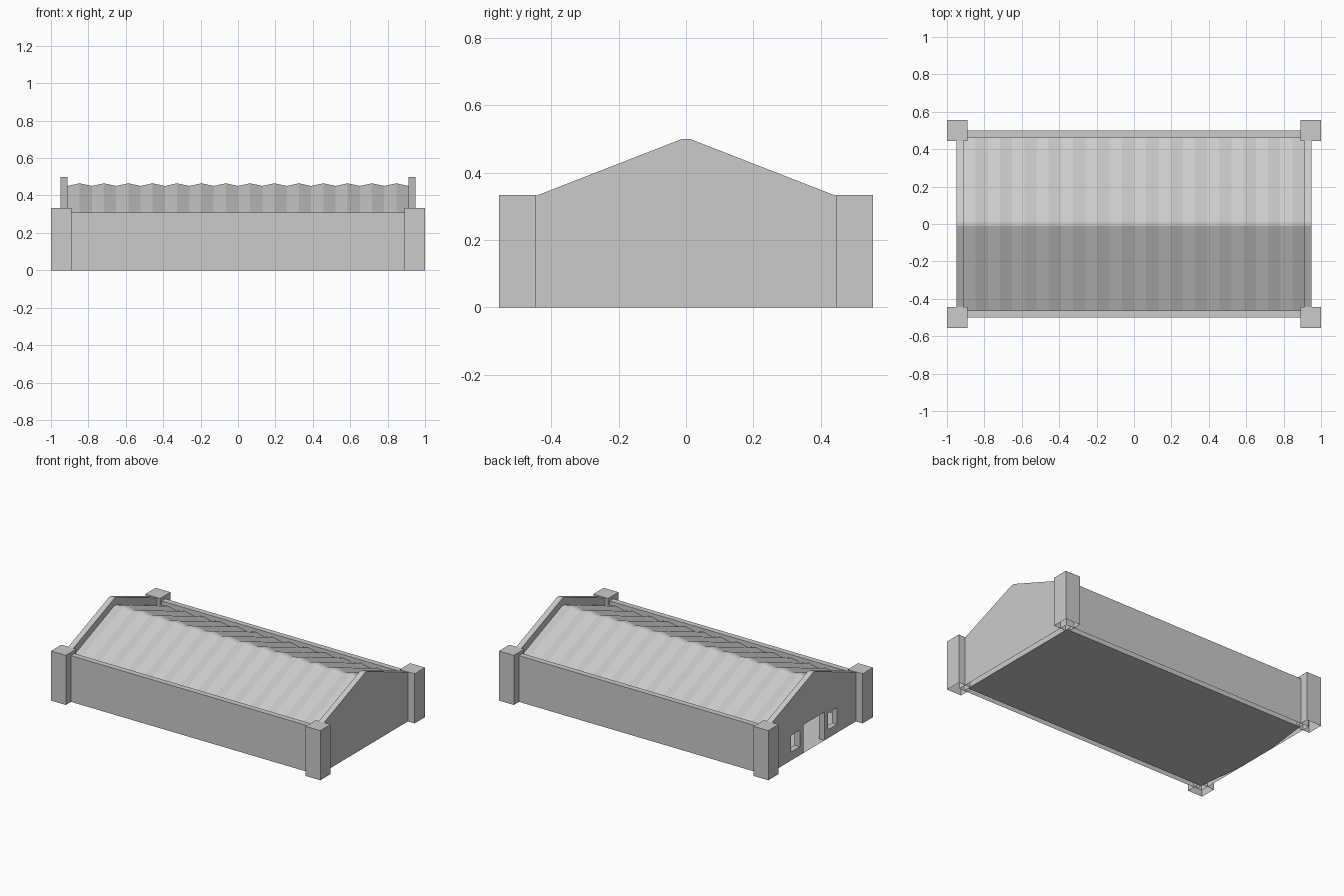
import bpy, bmesh

if "Cube" in bpy.data.objects:
    bpy.data.objects.remove(bpy.data.objects["Cube"])

EAVE, PEAK = 0.31, 0.5          # wall top and gable top
IN_X, OUT_X = 0.912, 0.95       # gable wall faces
IN_Y, OUT_Y = 0.462, 0.5        # long wall faces


def make(name, build):
    bm = bmesh.new()
    build(bm)
    bmesh.ops.recalc_face_normals(bm, faces=bm.faces)
    me = bpy.data.meshes.new(name)
    bm.to_mesh(me)
    bm.free()
    ob = bpy.data.objects.new(name, me)
    bpy.context.collection.objects.link(ob)
    return ob


def prism(name, profile, x0, x1):
    """Extrude a (y, z) profile from x0 to x1."""
    def build(bm):
        f = bm.faces.new([bm.verts.new((x0, y, z)) for y, z in profile])
        r = bmesh.ops.extrude_face_region(bm, geom=[f], use_keep_orig=True)
        vs = [g for g in r["geom"] if isinstance(g, bmesh.types.BMVert)]
        bmesh.ops.translate(bm, verts=vs, vec=(x1 - x0, 0, 0))
    return make(name, build)


def box(name, x0, x1, y0, y1, z0, z1):
    return prism(name, [(y0, z0), (y1, z0), (y1, z1), (y0, z1)], x0, x1)


def open_bottom(ob):
    """Remove the faces lying on the ground, leaving a hollow shell."""
    bm = bmesh.new()
    bm.from_mesh(ob.data)
    low = [f for f in bm.faces if all(abs(v.co.z) < 1e-4 for v in f.verts)]
    bmesh.ops.delete(bm, geom=low, context="FACES")
    bm.to_mesh(ob.data)
    bm.free()


def cut(ob, cutter):
    mod = ob.modifiers.new("opening", "BOOLEAN")
    mod.operation, mod.object, mod.solver = "DIFFERENCE", cutter, "EXACT"
    bpy.context.view_layer.objects.active = ob
    bpy.ops.object.modifier_apply(modifier=mod.name)
    bpy.data.objects.remove(cutter)


# Long side walls
for name, s in (("front", -1), ("back", 1)):
    y0, y1 = sorted((s * IN_Y, s * OUT_Y))
    open_bottom(box(name + "_wall", -IN_X, IN_X, y0, y1, 0, EAVE))

# Gable end walls, rising above the roof
gable = [(-OUT_Y, 0), (OUT_Y, 0), (OUT_Y, EAVE), (0.012, PEAK),
         (-0.012, PEAK), (-OUT_Y, EAVE)]
right_gable = prism("right_gable", gable, IN_X, OUT_X)
left_gable = prism("left_gable", gable, -OUT_X, -IN_X)

# Doorway and two small windows in the left gable
for y0, y1, z0, z1 in ((-0.11, 0.11, -0.1, 0.19),
                       (0.15, 0.245, 0.057, 0.168),
                       (-0.245, -0.15, 0.057, 0.168)):
    cut(left_gable, box("opening_cutter", -1.1, -0.8, y0, y1, z0, z1))
for g in (right_gable, left_gable):
    open_bottom(g)

# Corner pillars
for nx, sx in (("left", -1), ("right", 1)):
    for ny, sy in (("front", -1), ("back", 1)):
        x0, x1 = sorted((sx * 0.89, sx * 1.0))
        y0, y1 = sorted((sy * 0.445, sy * 0.555))
        open_bottom(box(f"{ny}_{nx}_pillar", x0, x1, y0, y1, 0, 0.333))


# Corrugated roof sheet: zigzag along x, sloping both ways
def roof(bm):
    n = 28
    rows = [(-IN_Y, 0.288), (-0.012, 0.465), (0.012, 0.465), (IN_Y, 0.288)]
    grid = [[bm.verts.new((-IN_X + 2 * IN_X * i / n, y, z - (0 if i % 2 else 0.014)))
             for y, z in rows] for i in range(n + 1)]
    for a, b in zip(grid, grid[1:]):
        for j in range(3):
            bm.faces.new((a[j], b[j], b[j + 1], a[j + 1]))


make("roof", roof)


# Floor sheet, reaching out to the door threshold
def floor(bm):
    pts = [(-IN_X, -IN_Y), (IN_X, -IN_Y), (IN_X, IN_Y), (-IN_X, IN_Y),
           (-OUT_X, 0.11), (-OUT_X, -0.11)]
    f = bm.faces.new([bm.verts.new((x, y, 0)) for x, y in pts])
    f.normal_update()


make("floor", floor)
